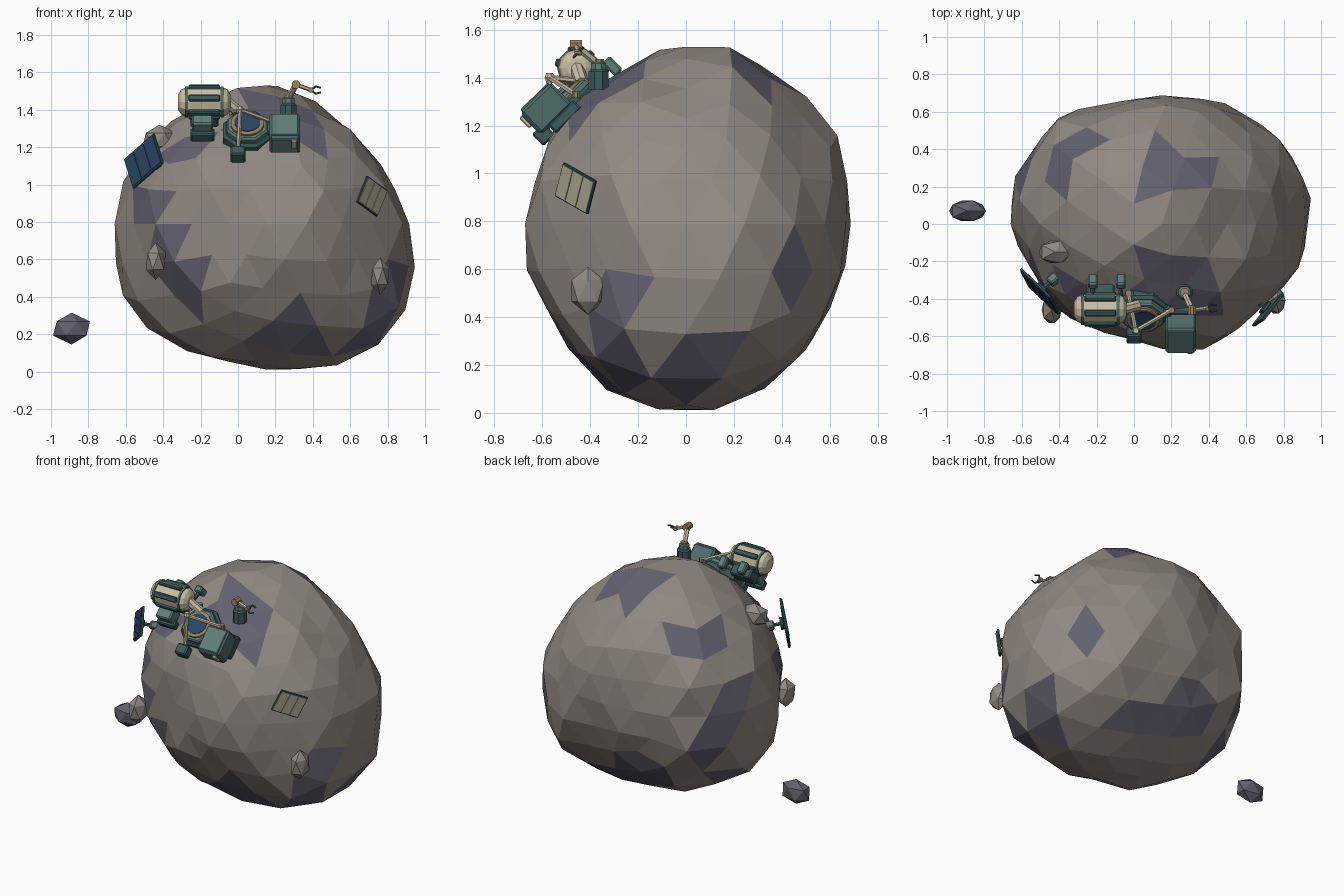
import bpy, bmesh, math, random
from mathutils import Vector, Matrix

random.seed(4)
if "Cube" in bpy.data.objects:
    bpy.data.objects.remove(bpy.data.objects["Cube"])


def material(name, *rgb):
    m = bpy.data.materials.new(name)
    m.use_nodes = True
    m.diffuse_color = (*rgb, 1)
    m.node_tree.nodes["Principled BSDF"].inputs["Base Color"].default_value = (*rgb, 1)
    return m


STONE = material("grey brown stone", .285, .253, .223)
SLATE = material("blue grey stone", .122, .118, .16)
TEAL = material("teal hull", .115, .215, .2)
MID = material("mid teal hull", .075, .15, .142)
DARK = material("dark teal frame", .045, .105, .105)
CREAM = material("cream hull", .6, .52, .37)
GOLD = material("gold joint", .32, .23, .11)
NAVY = material("navy cells", .022, .06, .13)
TAN = material("tan cells", .46, .43, .31)

X, Y, Z = Vector((1, 0, 0)), Vector((0, 1, 0)), Vector((0, 0, 1))


def finish(name, bm, mats, matrix=None):
    if matrix:
        bm.transform(matrix)
    bmesh.ops.recalc_face_normals(bm, faces=bm.faces)
    mesh = bpy.data.meshes.new(name)
    bm.to_mesh(mesh)
    bm.free()
    for m in mats:
        mesh.materials.append(m)
    ob = bpy.data.objects.new(name, mesh)
    bpy.context.collection.objects.link(ob)
    return ob


def frame(origin, x, y):
    """Matrix with its axes along x, y and their cross product."""
    x = Vector(x).normalized()
    z = x.cross(Vector(y)).normalized()
    m = Matrix((x, z.cross(x), z)).transposed().to_4x4()
    m.translation = origin
    return m


def box(name, base, pos, size, mat, bevel=.008):
    bm = bmesh.new()
    bmesh.ops.create_cube(bm, size=1)
    bmesh.ops.scale(bm, vec=size, verts=bm.verts)
    if bevel:
        bmesh.ops.bevel(bm, geom=bm.edges[:], offset=bevel, segments=1, affect="EDGES")
    return finish(name, bm, [mat], base @ Matrix.Translation(pos))


def lathe(name, base, profile, mat, sides=8):
    """Spin (radius, height) points about the z axis of base."""
    bm = bmesh.new()
    rings = []
    for r, h in profile:
        angles = [math.tau * (i + .5) / sides for i in range(sides)]
        rings.append([bm.verts.new((r * math.cos(a), r * math.sin(a), h)) for a in angles])
    for lo, hi in zip(rings, rings[1:]):
        for i in range(sides):
            j = (i + 1) % sides
            bm.faces.new((lo[i], lo[j], hi[j], hi[i]))
    bm.faces.new(rings[0])
    bm.faces.new(rings[-1])
    return finish(name, bm, [mat], base)


def rod(name, a, b, r, mat, sides=6):
    a, b = Vector(a), Vector(b)
    base = Matrix.Translation(a) @ (b - a).to_track_quat("Z", "Y").to_matrix().to_4x4()
    return lathe(name, base, [(r, 0), (r, (b - a).length)], mat, sides)


# Asteroid: an icosphere carved by polar outlines, radii in hundredths at even angles
CENTRE = Vector((.15, 0, .79))
SLANT, LEAN = Vector((.828, .56, 0)), Vector((-.24, .355, 0))
RISE = Z * .907
FRONT = [76, 70, 67, 69, 79, 72, 76, 81, 81, 87, 86, 78, 78, 85, 88, 88]
SIDE = [70, 72, 76, 80, 74, 72, 69, 66, 70, 69, 70, 77, 79, 78, 71, 69]
TOP = [82, 85, 74, 72, 69, 70, 81, 82, 82, 75, 71, 64, 66, 72, 69, 76]
SLANT_FRONT = [76, 69, 68, 72, 78, 78, 74, 72, 74, 72, 73, 79, 80, 88, 91, 89]
SLANT_BACK = [73, 70, 70, 69, 69, 71, 70, 72, 79, 82, 85, 75, 81, 79, 87, 77]
OUTLINES = [(X, Z, FRONT), (Y, Z, SIDE), (X, Y, TOP),
            (SLANT, RISE + LEAN, SLANT_FRONT), (-SLANT, RISE - LEAN, SLANT_BACK)]


def radius(d):
    """Blend the outlines by how near each rim is, never passing outside any."""
    total = weight = 0
    limit = 2
    for across, up, radii in OUTLINES:
        u, w = d.dot(across), d.dot(up)
        flat = math.hypot(u, w)
        step = math.tau / len(radii)
        k, part = divmod(math.atan2(w, u) % math.tau, step)
        a, b = radii[int(k) % len(radii)] / 100, radii[int(k + 1) % len(radii)] / 100
        r = a * b * math.sin(step) / (a * math.sin(part) + b * math.sin(step - part))
        limit = min(limit, r / max(flat, .1))
        near = 1 / (1.04 - flat * flat) ** 2
        total += r * near
        weight += near
    return min(limit * 1.01, total / weight * 1.02)


# Slate patch centres
PATCHES = [
    (-.53, -.33, .88), (-.4, -.5, .62), (-.3, -.47, .42),
    (.1, -.3, 1.42), (.27, -.3, 1.42), (.3, -.4, 1.3), (-.3, -.4, 1.25),
    (.3, -.45, .2), (.78, -.33, .42), (.7, -.28, .24),
    (.13, .3, 1.46), (.27, .35, 1.46), (-.34, .36, 1.26),
    (-.53, .26, .89), (-.48, .38, .64),
    (.73, .19, .39), (.72, .4, .6), (.7, .08, .22),
    (.27, .32, .17), (0, .5, .3), (-.45, .24, .3),
]
bm = bmesh.new()
bmesh.ops.create_icosphere(bm, subdivisions=3, radius=1)
for v in bm.verts:
    d = v.co.normalized()
    v.co = CENTRE + d * (radius(d) + random.uniform(-.015, .01))
for f in bm.faces:
    c = f.calc_center_median()
    f.material_index = int(any((c - Vector(p)).length < .16 for p in PATCHES))
finish("asteroid", bm, [STONE, SLATE])


# Loose and half-buried boulders
def boulder(name, pos, size, mat):
    bm = bmesh.new()
    bmesh.ops.create_icosphere(bm, subdivisions=1, radius=1)
    return finish(name, bm, [mat], Matrix.Translation(pos) @ Matrix.Diagonal((*size, 1)))


boulder("floating_rock", (-.89, .07, .23), (.11, .065, .085), SLATE)
boulder("front_boulder", (-.44, -.46, .59), (.06, .08, .1), STONE)
boulder("side_boulder", (.76, -.41, .51), (.055, .08, .1), STONE)
boulder("upper_boulder", (-.42, -.15, 1.24), (.1, .07, .08), STONE)

# Station deck, leaning out along the slope
BASE = frame((.05, -.485, 1.3), X, (0, .71, .7))
lathe("deck", BASE, [(.125, -.1), (.14, -.07), (.14, -.015), (.125, 0)], DARK)
lathe("deck_top", BASE, [(.118, 0), (.118, .02), (.108, .03)], TEAL)
lathe("hatch_ring", BASE, [(.09, .03), (.09, .042), (.084, .046)], GOLD, 16)
lathe("hatch_window", BASE, [(.07, .04), (.07, .05)], NAVY, 16)

# Habitat drum lying across the slope
HAB = frame(BASE @ Vector((-.23, .12, .08)), (0, .7, .7), (0, -.7, .7))
lathe("habitat", HAB, [(.04, -.14), (.066, -.125), (.078, -.1), (.078, .1), (.066, .125), (.04, .14)], CREAM, 12)
for side in (-1, 1):
    lathe("habitat_band", HAB, [(.083, side * .095 - .008), (.083, side * .095 + .008)], MID, 12)
for i in range(6):
    turn = HAB @ Matrix.Rotation(math.tau * i / 6, 4, "Z")
    box("habitat_rail", turn, (.08, 0, 0), (.026, .034, .17), DARK, .006)
rod("docking_tube", HAB @ Vector((0, 0, .12)), BASE @ Vector((-.03, .09, .02)), .03, CREAM, 8)
box("habitat_cradle", BASE, (-.23, .12, -.02), (.15, .11, .08), DARK)
box("lower_tank", BASE, (-.24, .01, .02), (.11, .09, .1), TEAL)
box("lower_tank_foot", BASE, (-.24, -.03, -.02), (.13, .05, .06), DARK)
for a in (-.27, -.12):
    rod("rear_leg", BASE @ Vector((a, .12, .03)), BASE @ Vector((a, .23, -.02)), .014, DARK)
    box("rear_foot", BASE, (a, .23, -.02), (.05, .045, .08), TEAL)

# Cargo module
box("cargo_module", BASE, (.2, -.09, .05), (.165, .18, .13), MID, .012)
box("cargo_lid", BASE, (.2, -.09, .116), (.145, .16, .012), TEAL, .004)
box("cargo_front", BASE, (.2, -.18, .05), (.14, .01, .1), TEAL, .003)
box("cargo_base", BASE, (.2, -.06, -.03), (.165, .15, .05), DARK)
box("cargo_handle", BASE, (.25, -.19, .07), (.03, .02, .06), CREAM, .005)
box("cargo_link", BASE, (.12, 0, -.01), (.06, .09, .05), DARK)

# Tripod mast
apex = Vector((.01, -.57, 1.4))
feet = [(0, -.58, 1.16), (.2, -.46, 1.33), (-.03, -.37, 1.38)]
for foot in feet:
    rod("tripod_leg", apex, foot, .012, CREAM)
    lathe("tripod_joint", frame(foot, X, Y), [(.018, -.015), (.018, .015)], GOLD)
box("tripod_foot", BASE, (-.05, -.175, -.02), (.08, .07, .07), DARK)
lathe("tripod_head", frame(apex, X, Y), [(.015, -.02), (.022, 0), (.015, .02)], CREAM)

# Manipulator arm
ARM = frame((.27, -.365, 1.41), X, Y)
lathe("arm_base", ARM, [(.045, -.06), (.045, .015), (.036, .025)], DARK)
lathe("arm_turret", ARM, [(.034, .02), (.034, .05), (.026, .055)], TEAL)
lathe("arm_socket", ARM, [(.024, .05), (.024, .068)], GOLD)
elbow, wrist = Vector((.31, -.46, 1.535)), Vector((.39, -.45, 1.505))
rod("upper_arm", (.27, -.37, 1.46), elbow, .016, CREAM)
rod("elbow", elbow - Y * .025, elbow + Y * .025, .024, GOLD, 8)
rod("forearm", elbow, wrist, .011, CREAM)
rod("wrist", wrist - Y * .016, wrist + Y * .016, .014, GOLD, 8)
for s in (-1, 1):
    knuckle = wrist + Vector((.025, s * .02, s * .02))
    rod("claw", wrist, knuckle, .006, DARK)
    rod("claw_tip", knuckle, knuckle + Vector((.028, -s * .006, -s * .008)), .005, DARK)


# Panels on struts, each with three cells
def panel(name, pos, along, down, length, width, mat, depth):
    base = frame(pos, along, down)
    out = 1 if (base.to_3x3() @ Z).dot(Vector(pos) - CENTRE) > 0 else -1
    box(name + "_frame", base, (0, 0, 0), (length, width, .014), DARK, .003)
    for i in (-1, 0, 1):
        cell = (length * .3, width * .9, .008)
        box(name + "_cell", base, (i * length * .32, 0, out * .007), cell, mat, 0)
    root = base @ Vector((0, 0, -out * depth))
    rod(name + "_strut", base.translation, root, .012, DARK)
    box(name + "_hub", base, (0, 0, -out * .02), (.07, .05, .02), DARK, .004)
    box(name + "_mount", base, (0, 0, -out * depth * .7), (.05, .05, .06), TEAL)


panel("solar_panel", (-.503, -.36, 1.125), (.16, -.152, .14), (.045, -.089, -.16), .26, .19, NAVY, .14)
panel("radiator_panel", (.715, -.46, .938), (.11, .14, -.08), (-.06, -.04, -.14), .19, .155, TAN, .12)
